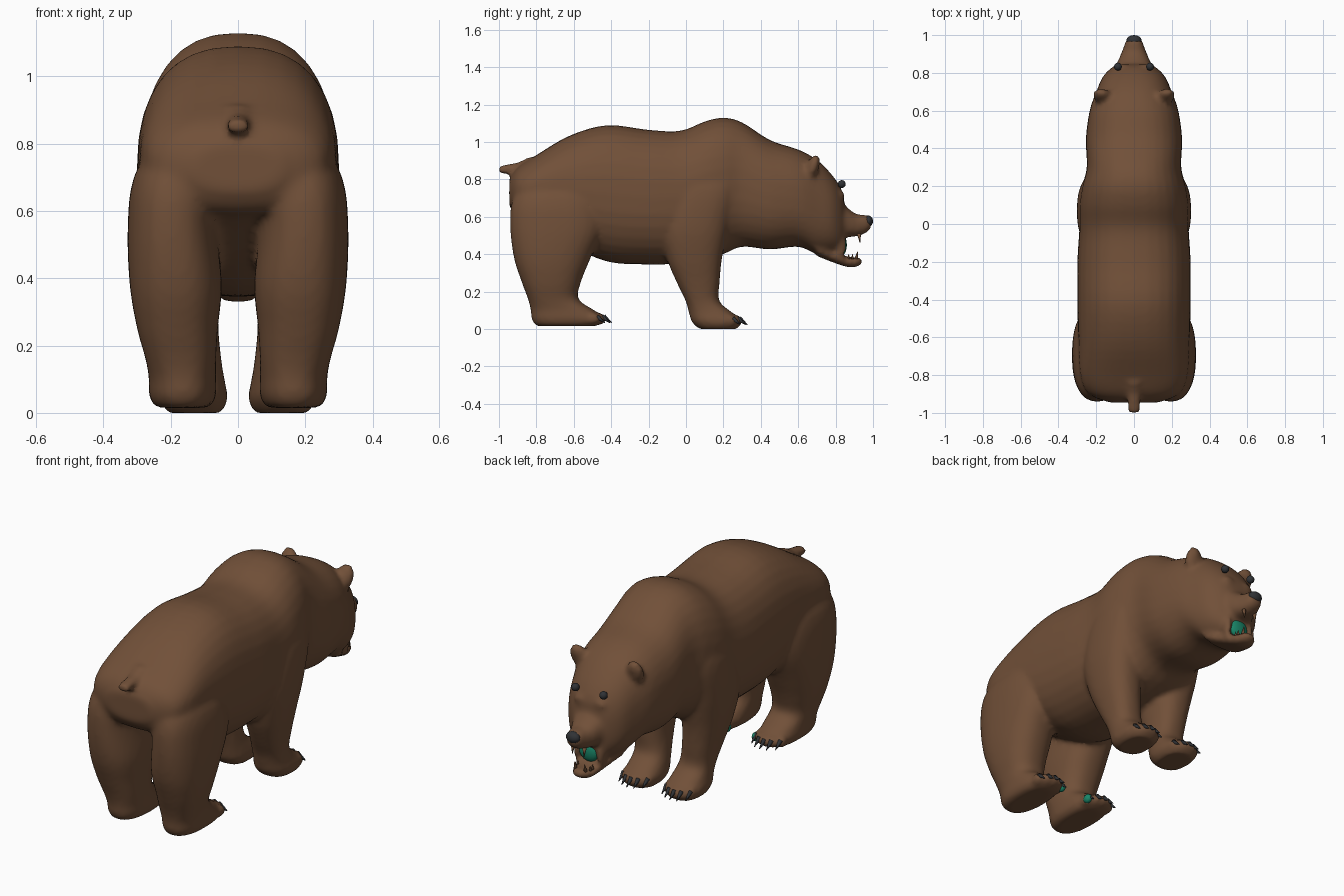
import bpy, bmesh, math
from mathutils import Vector, Matrix

cube = bpy.data.objects.get("Cube")
if cube:
    bpy.data.objects.remove(cube, do_unlink=True)


def material(name, rgb):
    m = bpy.data.materials.new(name)
    m.use_nodes = True
    m.diffuse_color = (*rgb, 1)
    bsdf = m.node_tree.nodes["Principled BSDF"]
    bsdf.inputs["Base Color"].default_value = (*rgb, 1)
    bsdf.inputs["Roughness"].default_value = 0.9
    return m


FUR = material("brown_fur", (0.165, 0.08, 0.04))
DARK = material("charcoal", (0.03, 0.032, 0.036))
TEAL = material("teal_green", (0.01, 0.24, 0.14))


def finish(bm, name, mat):
    bmesh.ops.recalc_face_normals(bm, faces=bm.faces)
    for f in bm.faces:
        f.smooth = True
    me = bpy.data.meshes.new(name)
    bm.to_mesh(me)
    bm.free()
    me.materials.append(mat)
    ob = bpy.data.objects.new(name, me)
    bpy.context.collection.objects.link(ob)
    return ob


def smooth_rows(rows, steps=4):
    """Catmull-Rom interpolation through the section rows."""
    rows = [Vector(r) for r in rows]
    ext = [rows[0]] + rows + [rows[-1]]
    out = []
    for a, b, c, d in zip(ext, ext[1:], ext[2:], ext[3:]):
        for i in range(steps):
            t = i / steps
            out.append(0.5 * (2 * b + (c - a) * t + (2 * a - 5 * b + 4 * c - d) * t**2
                              + (3 * b - a - 3 * c + d) * t**3))
    return out + [rows[-1]]


def loft(bm, rings):
    loops = [[bm.verts.new(p) for p in ring] for ring in rings]
    n = len(loops[0])
    for a, b in zip(loops, loops[1:]):
        for i in range(n):
            bm.faces.new((a[i], a[(i + 1) % n], b[(i + 1) % n], b[i]))
    bm.faces.new(loops[0])
    bm.faces.new(loops[-1])


def oval(n=32, power=2.4):
    for i in range(n):
        a = math.tau * i / n
        yield [math.copysign(abs(v) ** (2 / power), v) for v in (math.cos(a), math.sin(a))]


def along_y(bm, rows):
    """Rows are y, top, bottom, half width."""
    loft(bm, [[(r[3] * c, r[0], (r[1] + r[2]) / 2 + (r[1] - r[2]) / 2 * s) for c, s in oval()]
              for r in smooth_rows(rows)])


def along_z(bm, rows, side):
    """Rows are z, x, y, x radius, y radius, packed as two vectors of three."""
    path = smooth_rows([(r[0], r[1], r[2]) for r in rows])
    size = smooth_rows([(r[3], r[4], 0) for r in rows])
    loft(bm, [[(side * (p[1] + q[0] * c), p[2] + q[1] * s, p[0]) for c, s in oval()]
              for p, q in zip(path, size)])


def ball(bm, at, radii, tilt=0, roll=0):
    m = (Matrix.Translation(at) @ Matrix.Rotation(roll, 4, 'Y')
         @ Matrix.Rotation(tilt, 4, 'X') @ Matrix.Diagonal((*radii, 1)))
    bmesh.ops.create_uvsphere(bm, u_segments=16, v_segments=10, radius=1, matrix=m)


def spike(bm, start, end, radius):
    d = Vector(end) - Vector(start)
    m = Matrix.Translation((Vector(start) + Vector(end)) / 2) @ d.to_track_quat('Z', 'Y').to_matrix().to_4x4()
    bmesh.ops.create_cone(bm, cap_ends=True, segments=8, radius1=radius, radius2=radius * 0.15,
                          depth=d.length, matrix=m)


# Torso and head, muzzle, lower jaw
bm = bmesh.new()
along_y(bm, [(-.945, .80, .66, .13), (-.90, .865, .60, .24), (-.80, .93, .57, .285),
             (-.62, 1.035, .45, .295), (-.42, 1.09, .36, .30), (-.2, 1.065, .345, .30),
             (-.03, 1.06, .35, .29), (.1, 1.11, .37, .29), (.2, 1.13, .40, .275),
             (.3, 1.105, .44, .25), (.45, 1.01, .425, .255), (.6, .96, .44, .235),
             (.7, .905, .40, .2), (.78, .825, .405, .165), (.83, .75, .42, .115),
             (.845, .70, .45, .08)])
along_y(bm, [(.76, .74, .47, .12), (.85, .66, .49, .09), (.91, .615, .495, .065),
             (.965, .61, .515, .045), (.99, .59, .54, .03)])
along_y(bm, [(.70, .48, .39, .13), (.79, .42, .355, .09), (.87, .385, .33, .065),
             (.92, .385, .335, .045), (.94, .375, .35, .025)])
# Tail
along_y(bm, [(-.84, .92, .80, .05), (-.90, .89, .83, .035), (-.96, .88, .83, .033),
             (-1.0, .87, .83, .03)])

HIND = [(.015, .165, -.64, .08, .16), (.05, .165, -.63, .1, .195), (.1, .165, -.66, .1, .17),
        (.16, .17, -.71, .105, .135), (.25, .18, -.72, .12, .158), (.38, .185, -.715, .137, .205),
        (.55, .195, -.69, .133, .25), (.7, .185, -.69, .125, .235), (.85, .15, -.68, .08, .15)]
FRONT = [(0, .13, .17, .08, .1), (.04, .13, .165, .1, .135), (.09, .13, .13, .092, .115),
         (.15, .135, .088, .087, .09), (.25, .15, .065, .092, .115), (.38, .165, .045, .108, .148),
         (.55, .18, .05, .12, .18), (.75, .19, .1, .105, .17), (.9, .17, .12, .07, .1)]
# Foot data: centre x, y of the toe line, height
FEET = {"hind": (.165, -.46, .055), "front": (.13, .265, .045)}


def toes(x, y):
    """Five toe positions fanned over the front of a foot."""
    for i in range(-2, 3):
        yield x + i * .036, y - .009 * i * i


for side in (-1, 1):
    along_z(bm, HIND, side)
    along_z(bm, FRONT, side)
    for x, y, z in FEET.values():
        for tx, ty in toes(x, y):
            ball(bm, (side * tx, ty, z), (.021, .04, .032))
    # Ears, brows and cheeks framing the mouth
    ball(bm, (side * .165, .675, .86), (.052, .034, .078), -.35, side * .25)
    ball(bm, (side * .06, .815, .715), (.038, .035, .028))
    ball(bm, (side * .072, .83, .45), (.018, .028, .08))

body = finish(bm, "body", FUR)
remesh = body.modifiers.new("Blend", 'REMESH')
remesh.mode = 'VOXEL'
remesh.voxel_size = 0.014
remesh.use_smooth_shade = True
relax = body.modifiers.new("Relax", 'SMOOTH')
relax.factor = 0.5
relax.iterations = 6

# Claws, with the inner hind toe pads in teal
for leg, (x, y, z) in FEET.items():
    for side, word in ((-1, "right"), (1, "left")):
        bm = bmesh.new()
        for tx, ty in toes(x, y):
            spike(bm, (side * tx, ty + .02, z + .012), (side * tx, ty + .063, z - .022), .013)
        finish(bm, f"{leg}_claws_{word}", DARK)
        if leg == "hind":
            bm = bmesh.new()
            tx, ty = next(toes(x, y))
            ball(bm, (side * (tx - .004), ty + .018, z - .004), (.02, .026, .024))
            finish(bm, f"inner_toe_{word}", TEAL)

# Mouth lining and teeth
bm = bmesh.new()
ball(bm, (0, .835, .45), (.058, .025, .055))
finish(bm, "mouth_lining", TEAL)
bm = bmesh.new()
for side in (-1, 1):
    spike(bm, (side * .035, .925, .51), (side * .035, .93, .462), .011)
    spike(bm, (side * .03, .91, .375), (side * .03, .918, .415), .01)
    for y in (.87, .89):
        spike(bm, (side * .045, y, .375), (side * .045, y, .4), .008)
finish(bm, "teeth", FUR)

# Nose and eyes
bm = bmesh.new()
ball(bm, (0, .973, .577), (.04, .027, .03))
finish(bm, "nose", DARK)
for side, word in ((-1, "right"), (1, "left")):
    bm = bmesh.new()
    ball(bm, (side * .085, .833, .775), (.021, .021, .021))
    finish(bm, f"eye_{word}", DARK)
